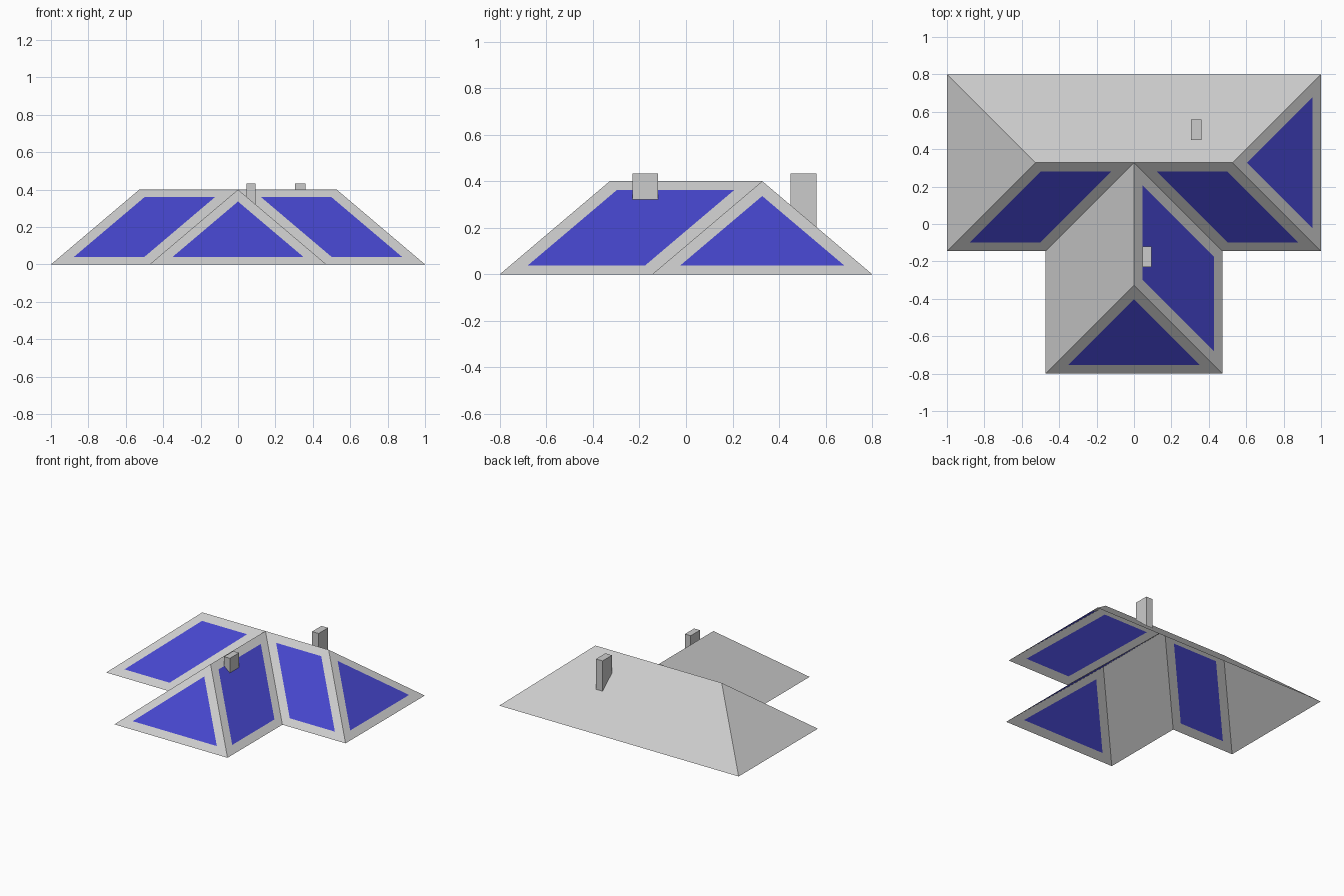
import bpy, bmesh

if "Cube" in bpy.data.objects:
    bpy.data.objects.remove(bpy.data.objects["Cube"])

H = 0.4            # ridge height
S = 0.4725         # horizontal run of every slope
RY = 0.8 - S       # main ridge y
RX = 1 - S         # main ridge half length
EY = RY - S        # front eave of the main roof
WY = -0.8 + S      # front end of the wing ridge
MARGIN = 0.06      # grey border around each solar panel

blue = bpy.data.materials.new("solar_blue")
blue.diffuse_color = (0.06, 0.06, 0.6, 1)
blue.use_nodes = True
blue.node_tree.nodes["Principled BSDF"].inputs["Base Color"].default_value = blue.diffuse_color
grey = bpy.data.materials.new("roof_grey")
grey.diffuse_color = (0.8, 0.8, 0.8, 1)
grey.use_nodes = True
grey.node_tree.nodes["Principled BSDF"].inputs["Base Color"].default_value = grey.diffuse_color


def add_object(name, bm):
    mesh = bpy.data.meshes.new(name)
    bm.to_mesh(mesh)
    bm.free()
    obj = bpy.data.objects.new(name, mesh)
    bpy.context.collection.objects.link(obj)
    return obj


# Roof shell, open below: left half points plus mirrored copies
bm = bmesh.new()
half = {"back": (-1, 0.8, 0), "eave": (-1, EY, 0), "hip": (-RX, RY, H),
        "valley": (-S, EY, 0), "wing": (-S, -0.8, 0)}
L = {k: bm.verts.new(p) for k, p in half.items()}
R = {k: bm.verts.new((-x, y, z)) for k, (x, y, z) in half.items()}
peak = bm.verts.new((0, RY, H))
wing_peak = bm.verts.new((0, WY, H))

bm.faces.new((R["back"], L["back"], L["hip"], peak, R["hip"]))      # back slope
bm.faces.new((L["back"], L["eave"], L["hip"]))                      # left hip
bm.faces.new((L["valley"], L["wing"], wing_peak, peak))             # wing left
panelled = [
    bm.faces.new((L["eave"], L["valley"], peak, L["hip"])),         # front left
    bm.faces.new((R["valley"], R["eave"], R["hip"], peak)),         # front right
    bm.faces.new((R["eave"], R["back"], R["hip"])),                 # right hip
    bm.faces.new((R["wing"], R["valley"], peak, wing_peak)),        # wing right
    bm.faces.new((L["wing"], R["wing"], wing_peak)),                # wing front
]
bm.normal_update()

# Solar panels: inset flush into the sunny slopes
bmesh.ops.inset_individual(bm, faces=panelled, thickness=MARGIN, use_even_offset=True)
for f in panelled:
    f.material_index = 1
roof = add_object("roof_with_solar_panels", bm)
roof.data.materials.append(grey)
roof.data.materials.append(blue)


# Chimneys: boxes whose bottoms follow the slope they stand on
def chimney(name, x0, x1, y0, y1, top, slope_height):
    bm = bmesh.new()
    bmesh.ops.create_cube(bm, size=1)
    for v in bm.verts:
        x = x1 if v.co.x > 0 else x0
        y = y1 if v.co.y > 0 else y0
        v.co = (x, y, top if v.co.z > 0 else slope_height(x, y))
    add_object(name, bm)


chimney("wing_chimney", 0.045, 0.093, -0.23, -0.12, 0.432,
        lambda x, y: H * (S - x) / S)
chimney("back_chimney", 0.305, 0.36, 0.448, 0.56, 0.432,
        lambda x, y: H * (0.8 - y) / S)
